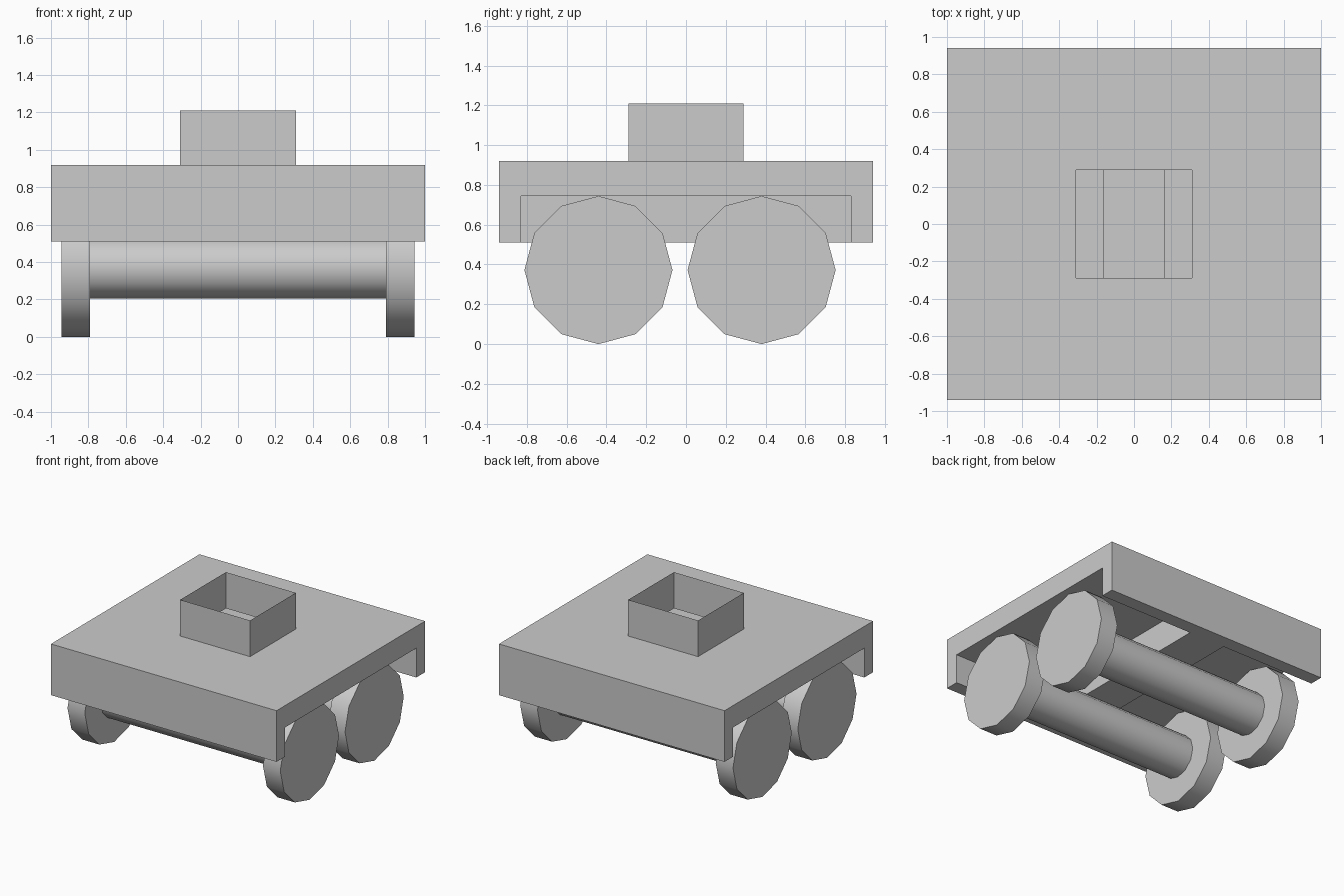
import bpy, bmesh, math
from mathutils import Matrix

if "Cube" in bpy.data.objects:
    bpy.data.objects.remove(bpy.data.objects["Cube"])


def new_object(name, bm):
    mesh = bpy.data.meshes.new(name)
    bm.to_mesh(mesh)
    bm.free()
    ob = bpy.data.objects.new(name, mesh)
    bpy.context.collection.objects.link(ob)
    return ob


def box(name, x0, x1, y0, y1, z0, z1):
    bm = bmesh.new()
    m = (Matrix.Translation(((x0 + x1) / 2, (y0 + y1) / 2, (z0 + z1) / 2))
         @ Matrix.Diagonal((x1 - x0, y1 - y0, z1 - z0, 1)))
    bmesh.ops.create_cube(bm, size=1, matrix=m)
    return new_object(name, bm)


def activate(ob):
    bpy.ops.object.select_all(action='DESELECT')
    ob.select_set(True)
    bpy.context.view_layer.objects.active = ob


def boolean(target, tool, operation):
    mod = target.modifiers.new("bool", 'BOOLEAN')
    mod.operation = operation
    mod.solver = 'EXACT'
    mod.object = tool
    activate(target)
    bpy.ops.object.modifier_apply(modifier=mod.name)
    bpy.data.objects.remove(tool, do_unlink=True)


def cylinder_x(name, x0, x1, y, z, r, caps=True):
    # 12-sided cylinder lying along x, with a corner at the top
    bm = bmesh.new()
    m = Matrix.Translation(((x0 + x1) / 2, y, z)) @ Matrix.Rotation(math.pi / 2, 4, 'Y')
    bmesh.ops.create_cone(bm, cap_ends=caps, segments=12, radius1=r, radius2=r,
                          depth=x1 - x0, matrix=m)
    ob = new_object(name, bm)
    activate(ob)
    bpy.ops.object.shade_smooth_by_angle(angle=math.radians(40))
    return ob


# Hollow body: deck box joined with the hatch collar
body = box("body", -1, 1, -0.94, 0.94, 0.51, 0.92)
boolean(body, box("hatch_block", -0.31, 0.31, -0.29, 0.29, 0.8, 1.21), 'UNION')

# Wheel bays open to each side and below, leaving a centre divider
boolean(body, box("right_bay", 0.16, 1.2, -0.83, 0.83, 0.3, 0.745), 'DIFFERENCE')
boolean(body, box("left_bay", -1.2, -0.16, -0.83, 0.83, 0.3, 0.745), 'DIFFERENCE')

# Open the top of the hatch onto the hollow inside
bm = bmesh.new()
bm.from_mesh(body.data)
lid = [f for f in bm.faces if f.calc_center_median().z > 1.2]
bmesh.ops.delete(bm, geom=lid, context='FACES')
bm.to_mesh(body.data)
bm.free()

# Axles with a wheel on each end
for place, y in (("front", -0.44), ("back", 0.38)):
    cylinder_x(place + "_axle", -0.79, 0.79, y, 0.372, 0.168, caps=False)
    cylinder_x(place + "_right_wheel", 0.79, 0.943, y, 0.372, 0.372)
    cylinder_x(place + "_left_wheel", -0.943, -0.79, y, 0.372, 0.372)
